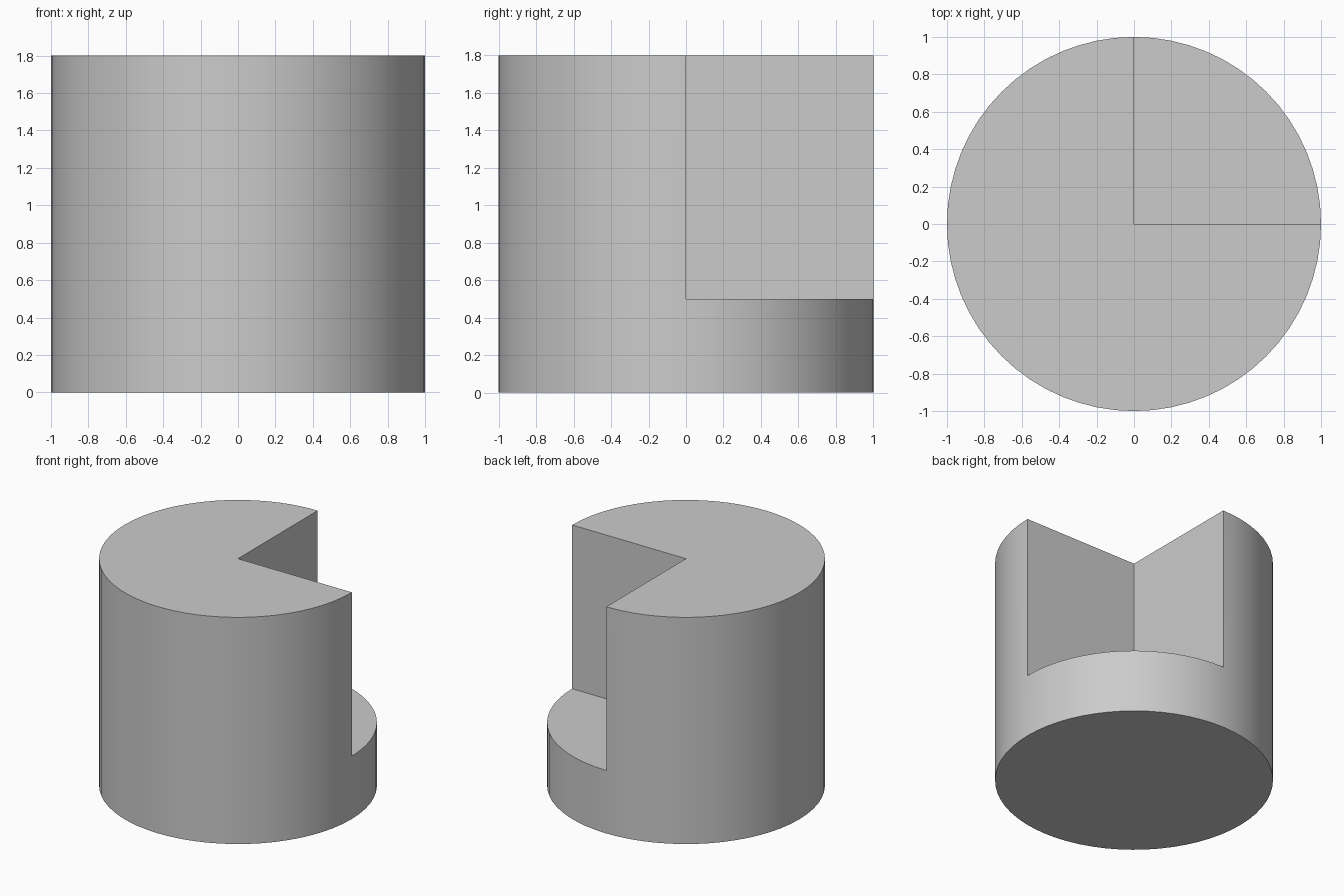
import bpy
import math

cube = bpy.data.objects.get("Cube")
if cube:
    bpy.data.objects.remove(cube, do_unlink=True)

HEIGHT = 1.8
STEP = 0.5

# Plain grey material
grey = bpy.data.materials.new("light_grey")
grey.use_nodes = True
color = (0.6, 0.6, 0.6, 1)
grey.diffuse_color = color
grey.node_tree.nodes["Principled BSDF"].inputs["Base Color"].default_value = color

# Full cylinder
bpy.ops.mesh.primitive_cylinder_add(vertices=64, radius=1, depth=HEIGHT,
                                    location=(0, 0, HEIGHT / 2))
body = bpy.context.object
body.name = "notched_cylinder"
body.data.materials.append(grey)

# Box that removes the back left quarter above the step
bpy.ops.mesh.primitive_cube_add(size=2, location=(1, 1, STEP + 1))
cutter = bpy.context.object
cutter.name = "quarter_cutter"
cutter.scale = (1, 1, 1)
cutter.data.materials.append(grey)
cutter.hide_render = True

# Cut the notch and apply it
notch = body.modifiers.new("quarter_notch", 'BOOLEAN')
notch.operation = 'DIFFERENCE'
notch.solver = 'EXACT'
notch.object = cutter
bpy.ops.object.select_all(action='DESELECT')
body.select_set(True)
bpy.context.view_layer.objects.active = body
bpy.ops.object.modifier_apply(modifier=notch.name)
bpy.data.objects.remove(cutter, do_unlink=True)

# Smooth round wall, sharp rims and notch edges
bpy.ops.object.shade_smooth_by_angle(angle=math.radians(30))
